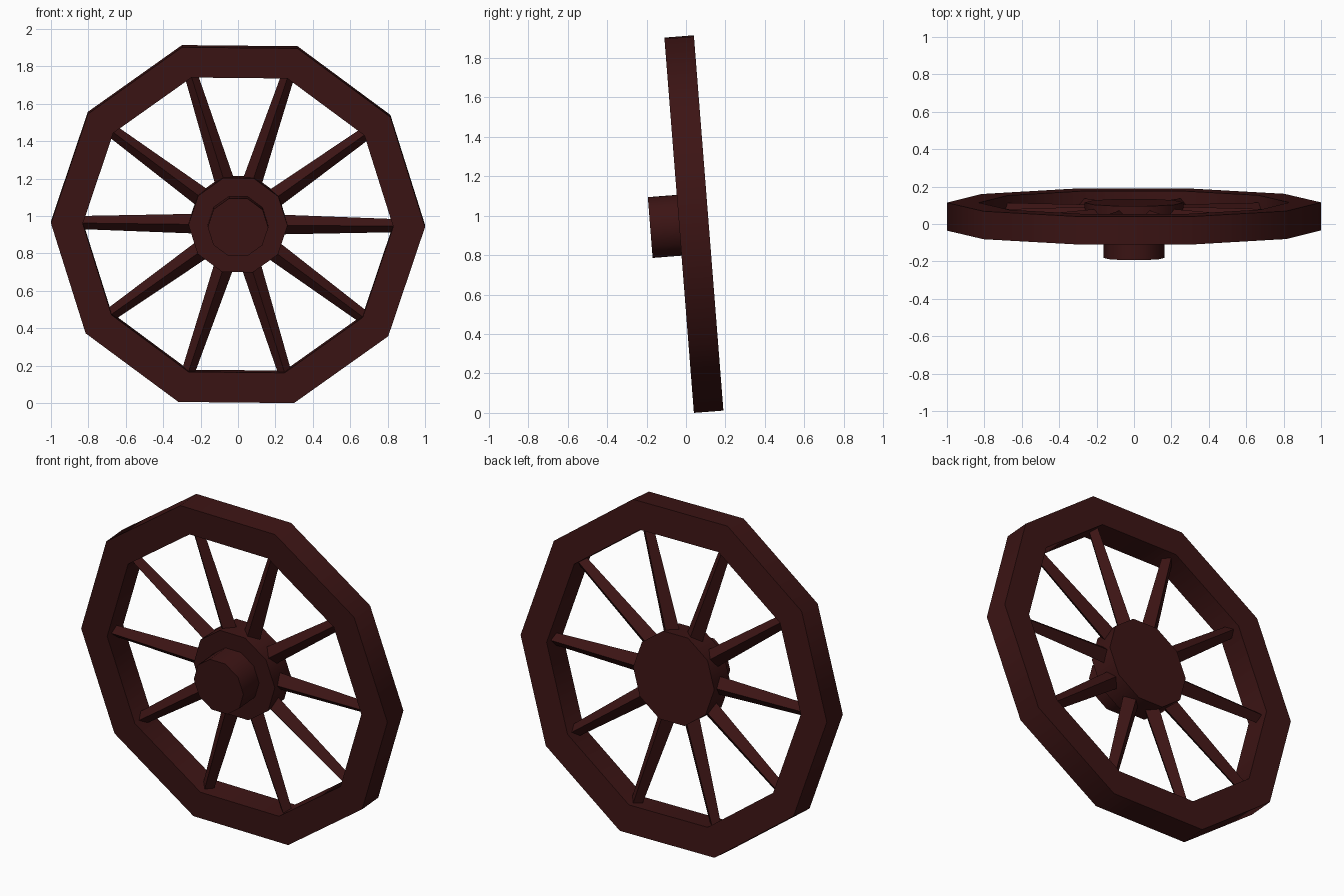
import bpy, bmesh
from math import radians, cos, sin, pi
from mathutils import Matrix, Vector

if "Cube" in bpy.data.objects:
    bpy.data.objects.remove(bpy.data.objects["Cube"])

SIDES = 10
# whole wheel leans towards the front and is rolled a touch
PLACE = (Matrix.Translation((0, 0.04, 0.957))
         @ Matrix.Rotation(radians(4.5), 4, 'X')
         @ Matrix.Rotation(radians(0.57), 4, 'Y'))

wood = bpy.data.materials.new("dark_red_wood")
wood.diffuse_color = (0.045, 0.007, 0.007, 1)
wood.use_nodes = True
wood.node_tree.nodes["Principled BSDF"].inputs["Base Color"].default_value = wood.diffuse_color


def finish(name, bm):
    bmesh.ops.recalc_face_normals(bm, faces=bm.faces)
    bm.transform(PLACE)
    mesh = bpy.data.meshes.new(name)
    bm.to_mesh(mesh)
    bm.free()
    mesh.materials.append(wood)
    ob = bpy.data.objects.new(name, mesh)
    bpy.context.collection.objects.link(ob)
    bpy.ops.object.select_all(action='DESELECT')
    ob.select_set(True)
    bpy.context.view_layer.objects.active = ob
    bpy.ops.object.shade_smooth_by_angle(angle=radians(40))
    return ob


def lathe(name, profile, closed):
    """Spin (radius, y) points around the axle in SIDES steps."""
    bm = bmesh.new()
    rings = []
    for i in range(SIDES):
        a = 2 * pi * i / SIDES
        rings.append([bm.verts.new((r * cos(a), y, r * sin(a))) for r, y in profile])
    n = len(profile)
    for i in range(SIDES):
        p, q = rings[i], rings[(i + 1) % SIDES]
        for j in range(n if closed else n - 1):
            k = (j + 1) % n
            bm.faces.new((p[j], p[k], q[k], q[j]))
    if not closed:
        bm.faces.new([r[0] for r in rings])
        bm.faces.new([r[-1] for r in rings])
    return finish(name, bm)


# rim, hub disc and protruding axle cap
lathe("rim", [(1.0, -0.075), (1.0, 0.075), (0.83, 0.075), (0.83, -0.075)], True)
lathe("hub", [(0.265, -0.075), (0.265, 0.075)], False)
lathe("axle_cap", [(0.162, -0.222), (0.162, -0.06)], False)

# tapered diamond-section spokes running to the rim corners
R0, R1 = 0.15, 0.85
for i in range(SIDES):
    bm = bmesh.new()
    turn = Matrix.Rotation(pi / 2 - 2 * pi * i / SIDES, 4, 'Y')
    bmesh.ops.create_cone(bm, cap_ends=True, segments=4, radius1=0.055,
                          radius2=0.035, depth=R1 - R0,
                          matrix=turn @ Matrix.Translation((0, 0, (R0 + R1) / 2)))
    finish(f"spoke_{i + 1}", bm)
